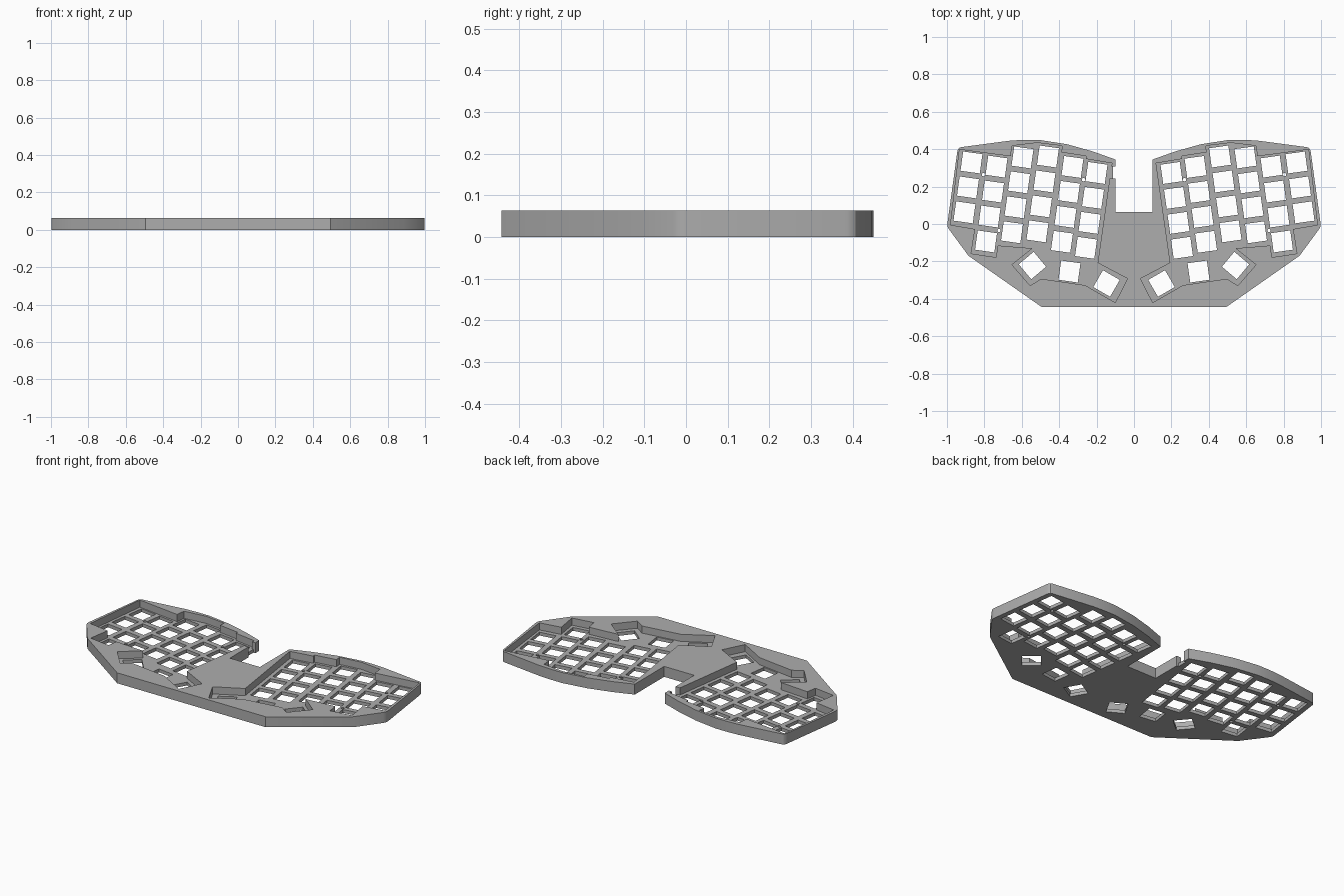
import bpy, bmesh, math
from mathutils import Matrix, Vector

if "Cube" in bpy.data.objects:
    bpy.data.objects.remove(bpy.data.objects["Cube"])

HEIGHT, FLOOR = 0.063, 0.02

grey = bpy.data.materials.new("case grey")
grey.diffuse_color = (0.42, 0.42, 0.42, 1)
grey.use_nodes = True
grey.node_tree.nodes["Principled BSDF"].inputs["Base Color"].default_value = grey.diffuse_color


def mirrored(poly):
    return [(-x, y) for x, y in reversed(poly)]


def square(x, y, degrees, half=0.052):
    rot = Matrix.Rotation(math.radians(degrees), 2)
    return [tuple(rot @ Vector((a * half, b * half)) + Vector((x, y)))
            for a, b in ((-1, -1), (1, -1), (1, 1), (-1, 1))]


def circle(x, y, r, n=16):
    return [(x + r * math.cos(2 * math.pi * i / n),
             y + r * math.sin(2 * math.pi * i / n)) for i in range(n)]


def ring(bm, loop, z):
    return [bm.verts.new((x, y, z)) for x, y in loop]


def walls(bm, loops, z0, z1):
    """Upright faces along each closed 2D loop."""
    for loop in loops:
        low, high = ring(bm, loop, z0), ring(bm, loop, z1)
        for i in range(len(loop)):
            bm.faces.new((low[i - 1], low[i], high[i], high[i - 1]))


def cap(bm, loops, z):
    """Flat face bounded by the first loop, with the other loops as holes."""
    edges = []
    for loop in loops:
        verts = ring(bm, loop, z)
        edges += [bm.edges.new((verts[i - 1], verts[i])) for i in range(len(verts))]
    bmesh.ops.triangle_fill(bm, use_beauty=True, edges=edges, normal=(0, 0, 1))


# Case outline, right half, from the front middle round to the rear notch
right_edge = [(0.495, -0.443), (0.885, -0.17), (0.988, -0.03), (0.996, -0.016),
              (0.998, 0.0), (0.945, 0.386), (0.942, 0.398), (0.935, 0.407),
              (0.924, 0.411), (0.66, 0.446), (0.59, 0.45), (0.51, 0.45),
              (0.36, 0.427), (0.22, 0.388), (0.1, 0.345), (0.1, 0.065)]
left_edge = mirrored(right_edge)

# Stepped pocket around the keys
pocket = [(0.118, 0.325), (0.258, 0.348), (0.256, 0.363), (0.388, 0.383),
          (0.384, 0.418), (0.517, 0.434), (0.653, 0.418), (0.659, 0.362),
          (0.933, 0.398), (0.981, -0.005), (0.85, -0.027), (0.871, -0.158),
          (0.738, -0.178), (0.728, -0.115), (0.542, -0.13), (0.652, -0.218),
          (0.555, -0.33), (0.498, -0.293), (0.262, -0.327), (0.1, -0.42),
          (0.035, -0.292), (0.194, -0.208)]
left_pocket = [(-x, y) for x, y in pocket]

# Cable opening in the left inner wall, with a shallow recess through the floor
y0, y1 = 0.243, 0.307
recess = [(-0.113, y0), (-0.113, y1)]
mouth_low, mouth_high = (-0.1, y0), (-0.1, y1)
pocket_low, pocket_high = (-0.13, y0), (-0.1205, y1)

lower_outline = (right_edge + left_edge[:1] + [mouth_low] + recess + [mouth_high]
                 + left_edge[1:])
upper_outline = (right_edge + left_edge[:1] + [mouth_low, recess[0], pocket_low]
                 + left_pocket[::-1] + [pocket_high, recess[1], mouth_high]
                 + left_edge[1:])
left_floor = left_pocket + [pocket_low] + recess + [pocket_high]

# Key openings: staggered columns tilted 8 degrees, then three thumb keys
columns = [(0.2005, 0.273, 4), (0.329, 0.305, 4), (0.46, 0.361, 4),
           (0.596, 0.356, 4), (0.735, 0.307, 4), (0.869, 0.329, 3)]
holes = [square(x + 0.0187 * r, y - 0.1334 * r, 8)
         for x, y, rows in columns for r in range(rows)]
holes += [square(0.543, -0.222, -40), square(0.345, -0.254, 8),
          square(0.147, -0.318, 30)]
# Screw holes between the keys
holes += [circle(0.805, 0.264, 0.009), circle(0.722, -0.035, 0.009),
          circle(0.27, 0.237, 0.009)]
left_holes = [mirrored(h) for h in holes]

# Assemble the case: caps, outer and pocket walls, opening walls
bm = bmesh.new()
cap(bm, [lower_outline] + holes + left_holes, 0)
cap(bm, [pocket] + holes, FLOOR)
cap(bm, [left_floor] + left_holes, FLOOR)
cap(bm, [upper_outline, pocket], HEIGHT)
walls(bm, [lower_outline] + holes + left_holes, 0, FLOOR)
walls(bm, [upper_outline, pocket], FLOOR, HEIGHT)
bmesh.ops.remove_doubles(bm, verts=bm.verts[:], dist=1e-5)
bmesh.ops.recalc_face_normals(bm, faces=bm.faces[:])

mesh = bpy.data.meshes.new("keyboard_case")
bm.to_mesh(mesh)
bm.free()
mesh.materials.append(grey)
case = bpy.data.objects.new("keyboard_case", mesh)
bpy.context.collection.objects.link(case)

bpy.context.view_layer.objects.active = case
case.select_set(True)
bpy.ops.object.shade_smooth_by_angle(angle=math.radians(30))
